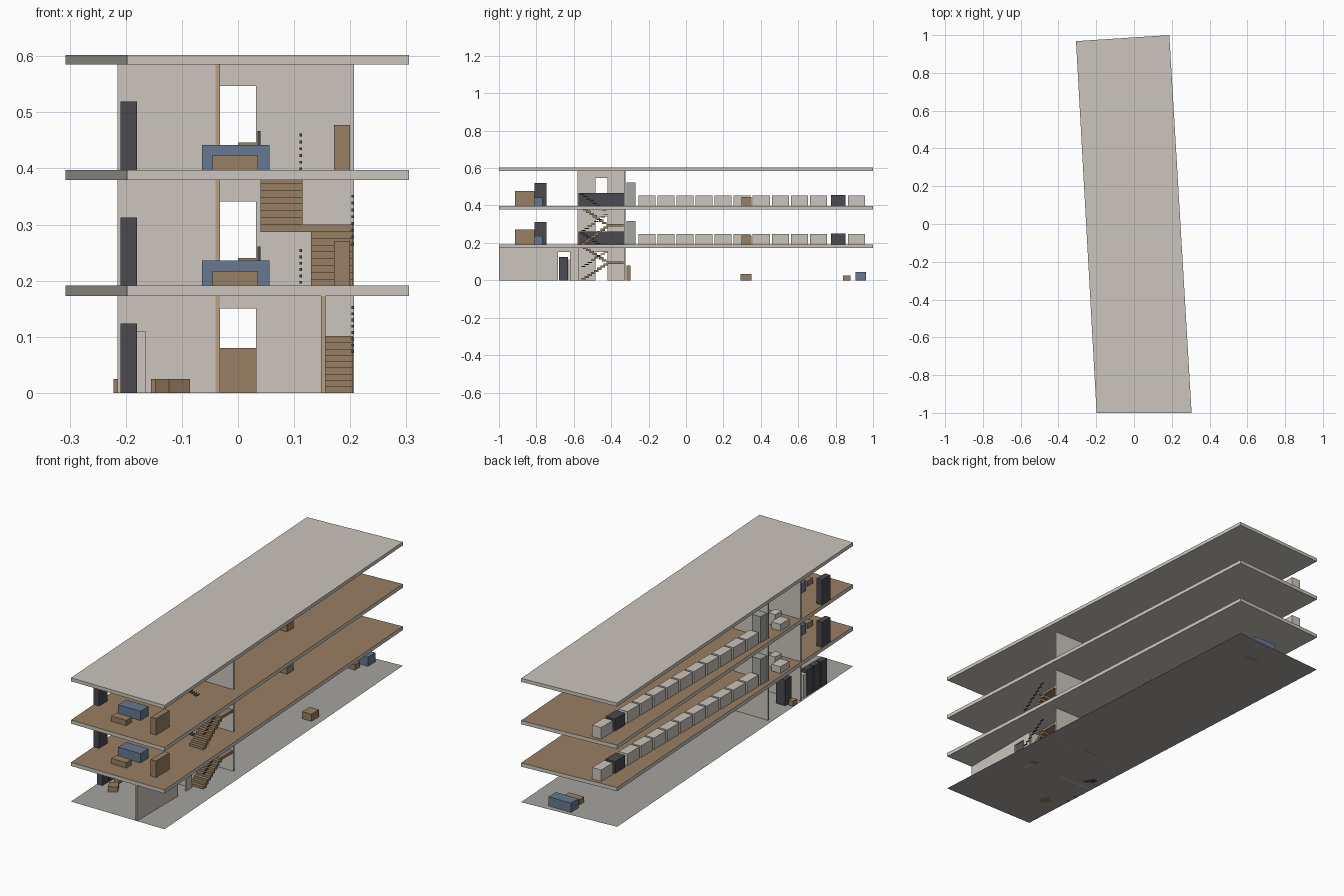
import bpy, bmesh, math
from mathutils import Matrix, Vector

cube = bpy.data.objects.get("Cube")
if cube:
    bpy.data.objects.remove(cube, do_unlink=True)


def material(name, r, g, b):
    m = bpy.data.materials.new(name)
    col = [(c / 255 / 12.92) if c < 11 else ((c / 255 + 0.055) / 1.055) ** 2.4 for c in (r, g, b)] + [1]
    m.diffuse_color = col
    m.use_nodes = True
    m.node_tree.nodes["Principled BSDF"].inputs["Base Color"].default_value = col
    return m


plaster = material("plaster", 203, 197, 188)
wood = material("wood", 153, 127, 99)
tan = material("wall end tan", 186, 161, 131)
ground_grey = material("ground grey", 165, 163, 158)
charcoal = material("charcoal", 74, 74, 80)
blue = material("sofa blue", 102, 120, 146)
grey = material("cabinet grey", 165, 165, 163)


def finish(name, bm, mats):
    bmesh.ops.recalc_face_normals(bm, faces=bm.faces)
    mesh = bpy.data.meshes.new(name)
    bm.to_mesh(mesh)
    bm.free()
    for m in mats:
        mesh.materials.append(m)
    obj = bpy.data.objects.new(name, mesh)
    bpy.context.scene.collection.objects.link(obj)
    return obj


def boxes(name, mat, *bounds, turn=0):
    """One mesh of boxes, each given as x0, x1, y0, y1, z0, z1."""
    bm = bmesh.new()
    for x0, x1, y0, y1, z0, z1 in bounds:
        place = (Matrix.Translation(((x0 + x1) / 2, (y0 + y1) / 2, (z0 + z1) / 2))
                 @ Matrix.Rotation(turn, 4, "Z")
                 @ Matrix.Diagonal((x1 - x0, y1 - y0, z1 - z0, 1)))
        bmesh.ops.create_cube(bm, size=1, matrix=place)
    return finish(name, bm, [mat])


def extrude(name, points, shift, mats, rule=None):
    """Extrude a flat outline; faces matching the rule get the second colour."""
    bm = bmesh.new()
    face = bm.faces.new([bm.verts.new(p) for p in points])
    made = bmesh.ops.extrude_face_region(bm, geom=[face])["geom"]
    bmesh.ops.translate(bm, vec=shift, verts=[v for v in made if isinstance(v, bmesh.types.BMVert)])
    bmesh.ops.recalc_face_normals(bm, faces=bm.faces)
    for f in bm.faces:
        if rule and rule(f):
            f.material_index = 1
    return finish(name, bm, mats)


def wall(name, axis, at, a, b, z0, z1, door=None, thick=0.008):
    """Wall along x or y with an optional door notch, door height 0.15."""
    outline = [(a, z0)]
    if door:
        d0, d1 = door
        outline += [(d0, z0), (d0, z0 + 0.15), (d1, z0 + 0.15), (d1, z0)]
    outline += [(b, z0), (b, z1), (a, z1)]
    lo = at - thick / 2
    if axis == "x":
        return extrude(name, [(u, lo, z) for u, z in outline], Vector((0, thick, 0)), [plaster])
    return extrude(name, [(lo, u, z) for u, z in outline], Vector((thick, 0, 0)), [plaster, tan],
                   lambda f: f.normal.y < -0.5 and f.calc_center_median().y < a + 0.001)


# Skewed plan: ground sheet and three slabs
PLAN = [(-0.198, -1), (0.305, -1), (0.187, 1), (-0.307, 0.968)]
bm = bmesh.new()
bm.faces.new([bm.verts.new((x, y, 0)) for x, y in PLAN])
finish("ground_floor", bm, [ground_grey])
SLABS = [(0.173, 0.191), (0.379, 0.397), (0.585, 0.602)]
for i, (z0, z1) in enumerate(SLABS):
    roof = i == 2
    extrude("roof_slab" if roof else f"floor_slab_{i + 1}", [(x, y, z0) for x, y in PLAN],
            Vector((0, 0, z1 - z0)), [plaster, wood],
            None if roof else (lambda f: f.normal.z > 0.5))

# Core walls and stairs on every level
LEVELS = [(0, 0.173), (0.191, 0.379), (0.397, 0.585)]
FRONT, BACK = -0.575, -0.327
HALL_DOOR, ROOM_DOOR = (-0.032, 0.032), (-0.485, -0.42)
for n, (z0, z1) in enumerate(LEVELS):
    wall(f"core_back_wall_{n}", "x", BACK, -0.215, 0.207, z0, z1, HALL_DOOR)
    wall(f"core_side_wall_{n}", "y", -0.036, FRONT - 0.006, BACK, z0, z1, ROOM_DOOR)
    if n == 0:
        wall("core_front_wall_0", "x", FRONT, -0.215, 0.152, z0, z1, HALL_DOOR)
    else:
        wall(f"core_front_wall_{n}", "x", FRONT, -0.215, -0.036, z0, z1)
        boxes(f"stair_guard_{n}", charcoal, (0.035, 0.04, FRONT, BACK - 0.004, z0, z0 + 0.07))
wall("lobby_side_wall", "y", 0.152, -1, FRONT, 0, 0.173, (-0.685, -0.62))

STEPS, GOING = 8, 0.017
for n in range(2):
    base, top = LEVELS[n][0], LEVELS[n + 1][0]
    rise = (top - base) / (2 * STEPS + 1)
    land = base + rise * STEPS + rise
    treads, rail = [(0.04, 0.205, -0.425, -0.333, land - 0.013, land)], []
    for i in range(STEPS):
        up_y, z = -0.56 + i * GOING, base + (i + 1) * rise
        back_y, zb = -0.425 - i * GOING, land + (i + 1) * rise
        treads.append((0.13, 0.205, up_y, up_y + 0.024, z - rise, z))
        treads.append((0.04, 0.115, back_y - 0.024, back_y, zb - rise, zb))
        rail.append((0.202, 0.206, up_y, up_y + 0.024, z + 0.06, z + 0.065))
        rail.append((0.11, 0.114, back_y - 0.024, back_y, zb + 0.06, zb + 0.065))
    boxes(f"stair_{n}", wood, *treads)
    boxes(f"stair_rail_{n}", charcoal, *rail)

# Furniture of the two upper floors
for n in (1, 2):
    z = LEVELS[n][0]
    for i in range(12):
        y = -0.254 + i * 0.1018
        if i == 10:
            boxes(f"dark_cabinet_{n}", charcoal, (-0.215, -0.165, 0.774, 0.854, z, z + 0.058))
        else:
            boxes(f"low_cabinet_{n}_{i + 1}", plaster, (-0.213, -0.165, y, y + 0.091, z, z + 0.056))
    boxes(f"tall_cabinet_{n}", grey, (-0.213, -0.165, -0.318, -0.27, z, z + 0.126))
    boxes(f"washroom_fixture_{n}", plaster,
          (-0.213, -0.165, -0.49, -0.42, z, z + 0.032),
          (-0.165, -0.13, -0.5, -0.45, z, z + 0.055))
    boxes(f"locker_{n}", charcoal, (-0.209, -0.18, -0.811, -0.747, z, z + 0.122))
    boxes(f"sofa_{n}", blue, (-0.064, 0.056, -0.83, -0.767, z, z + 0.045))
    boxes(f"coffee_table_{n}", wood, (-0.045, 0.036, -0.91, -0.87, z, z + 0.026))
    boxes(f"sideboard_{n}", wood, (0.171, 0.2, -0.915, -0.811, z, z + 0.08))
    boxes(f"work_table_{n}", wood, (0, 0.055, 0.297, 0.349, z, z + 0.049))

# Ground floor furniture
boxes("lobby_lockers", charcoal, *[(-0.209, -0.18, y, y + 0.048, 0, 0.124) for y in (-0.785, -0.732, -0.679)])
boxes("lobby_cabinet", plaster, (-0.209, -0.165, -0.628, -0.605, 0, 0.11))
boxes("lobby_table", wood, (-0.138, -0.095, -0.815, -0.765, 0, 0.025), turn=math.radians(30))
boxes("lobby_stool", wood, (-0.155, -0.13, -0.73, -0.705, 0, 0.025))
boxes("core_wardrobe", charcoal, (-0.19, -0.14, -0.54, -0.49, 0, 0.125))
boxes("core_stool", wood, (-0.222, -0.198, -0.535, -0.505, 0, 0.025))
boxes("reception_desk", wood, (-0.04, 0.04, -0.318, -0.297, 0, 0.08))
boxes("side_table", wood, (0.14, 0.19, 0.292, 0.351, 0, 0.035))
boxes("lounge_sofa", blue, (-0.055, 0.065, 0.905, 0.962, 0, 0.045))
boxes("lounge_table", wood, (-0.04, 0.04, 0.84, 0.88, 0, 0.026))
